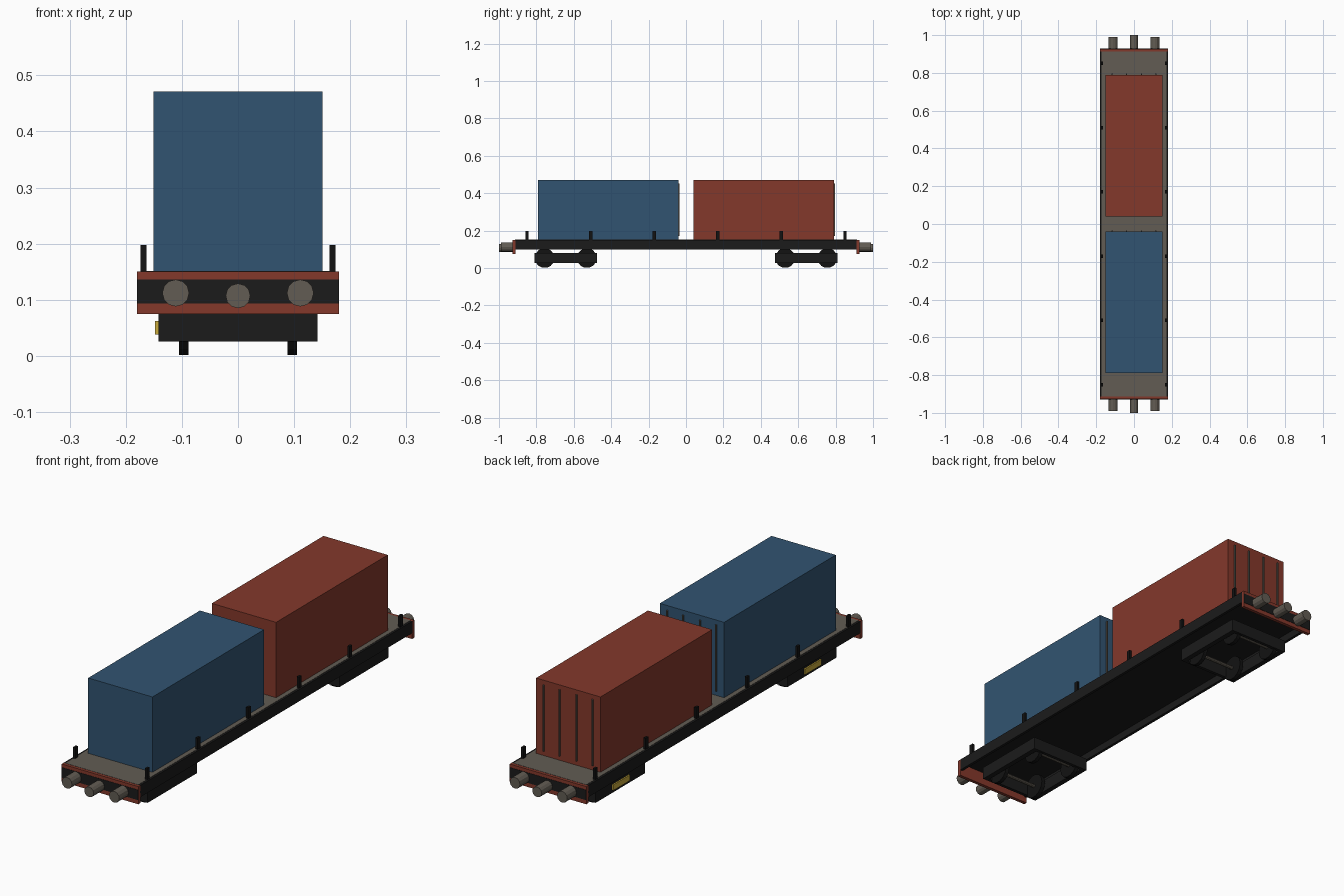
import bpy, math
from mathutils import Matrix
import bmesh

if "Cube" in bpy.data.objects:
    bpy.data.objects.remove(bpy.data.objects["Cube"])


def material(name, rgb):
    m = bpy.data.materials.new(name)
    m.diffuse_color = (*rgb, 1)
    m.use_nodes = True
    m.node_tree.nodes["Principled BSDF"].inputs["Base Color"].default_value = m.diffuse_color
    return m


RED = material("oxide_red", (0.23, 0.04, 0.024))
BLUE = material("container_blue", (0.031, 0.088, 0.165))
DECK = material("deck_grey", (0.122, 0.107, 0.087))
DARK = material("frame_dark", (0.011, 0.011, 0.011))
BLACK = material("wheel_black", (0.006, 0.006, 0.006))
YELLOW = material("plate_yellow", (0.58, 0.40, 0.045))


def finish(name, bm, mat):
    me = bpy.data.meshes.new(name)
    bm.to_mesh(me)
    bm.free()
    me.materials.append(mat)
    ob = bpy.data.objects.new(name, me)
    bpy.context.collection.objects.link(ob)
    return ob


def box(name, x, y, z, mat):
    """Box from (min, max) ranges on each axis."""
    bm = bmesh.new()
    size = [r[1] - r[0] for r in (x, y, z)]
    mid = [(r[0] + r[1]) / 2 for r in (x, y, z)]
    bmesh.ops.create_cube(bm, size=1, matrix=Matrix.Translation(mid) @ Matrix.Diagonal((*size, 1)))
    return finish(name, bm, mat)


def cylinder(name, centre, radius, length, axis, sides, mat):
    bm = bmesh.new()
    turn = {"X": Matrix.Rotation(math.pi / 2, 4, "Y"),
            "Y": Matrix.Rotation(math.pi / 2, 4, "X")}[axis]
    bmesh.ops.create_cone(bm, cap_ends=True, segments=sides, radius1=radius, radius2=radius,
                          depth=length, matrix=Matrix.Translation(centre) @ turn)
    return finish(name, bm, mat)


def span(a, b):
    return (min(a, b), max(a, b))


# Floor, side sills and deck boards
box("floor", (-0.168, 0.168), (-0.914, 0.914), (0.132, 0.147), DARK)
for s in (-1, 1):
    box("side_sill", span(s * 0.168, s * 0.18), (-0.914, 0.914), (0.10, 0.15), DARK)
box("deck", (-0.171, 0.171), (-0.914, 0.914), (0.147, 0.151), DECK)

# Headstocks, buffers and couplers at both ends
for s, end in ((-1, "front"), (1, "rear")):
    box(f"{end}_headstock", (-0.18, 0.18), span(s * 0.912, s * 0.9265), (0.075, 0.15), RED)
    box(f"{end}_headstock_band", (-0.18, 0.18), span(s * 0.9265, s * 0.928), (0.093, 0.136), DARK)
    for x in (-0.111, 0.111):
        cylinder(f"{end}_buffer", (x, s * 0.955, 0.112), 0.024, 0.07, "Y", 12, DECK)
    cylinder(f"{end}_coupler", (0, s * 0.96, 0.107), 0.022, 0.08, "Y", 12, DECK)

# Side stakes
for x in (-0.1685, 0.1685):
    for y in (-0.85, -0.51, -0.17, 0.17, 0.51, 0.85):
        box("stake", (x - 0.005, x + 0.005), (y - 0.009, y + 0.009), (0.148, 0.198), BLACK)

# Bogies: side frames, end beams, axles, wheels and side plate
for yc, end in ((-0.643, "front"), (0.643, "rear")):
    for s in (-1, 1):
        box(f"{end}_bogie_side", span(s * 0.12, s * 0.142), (yc - 0.166, yc + 0.166), (0.026, 0.08), DARK)
        box(f"{end}_bogie_end_beam", (-0.12, 0.12),
            span(yc + s * 0.152, yc + s * 0.166), (0.026, 0.08), DARK)
    for y in (yc - 0.113, yc + 0.113):
        cylinder(f"{end}_axle", (0, y, 0.053), 0.008, 0.24, "X", 10, DECK)
        for x in (-0.097, 0.097):
            cylinder(f"{end}_wheel", (x, y, 0.053), 0.053, 0.017, "X", 14, BLACK)
    box(f"{end}_bogie_plate", (-0.148, -0.142), (yc - 0.055, yc + 0.055), (0.038, 0.062), YELLOW)

# Containers with locking bars on their rear doors
for name, y0, y1, mat in (("front_container", -0.79, -0.04, BLUE),
                          ("rear_container", 0.04, 0.79, RED)):
    box(name, (-0.151, 0.151), (y0, y1), (0.15, 0.471), mat)
    for x in (-0.115, -0.04, 0.04, 0.115):
        box(f"{name}_door_bar", (x - 0.003, x + 0.003), (y1, y1 + 0.006), (0.17, 0.452), DECK)
